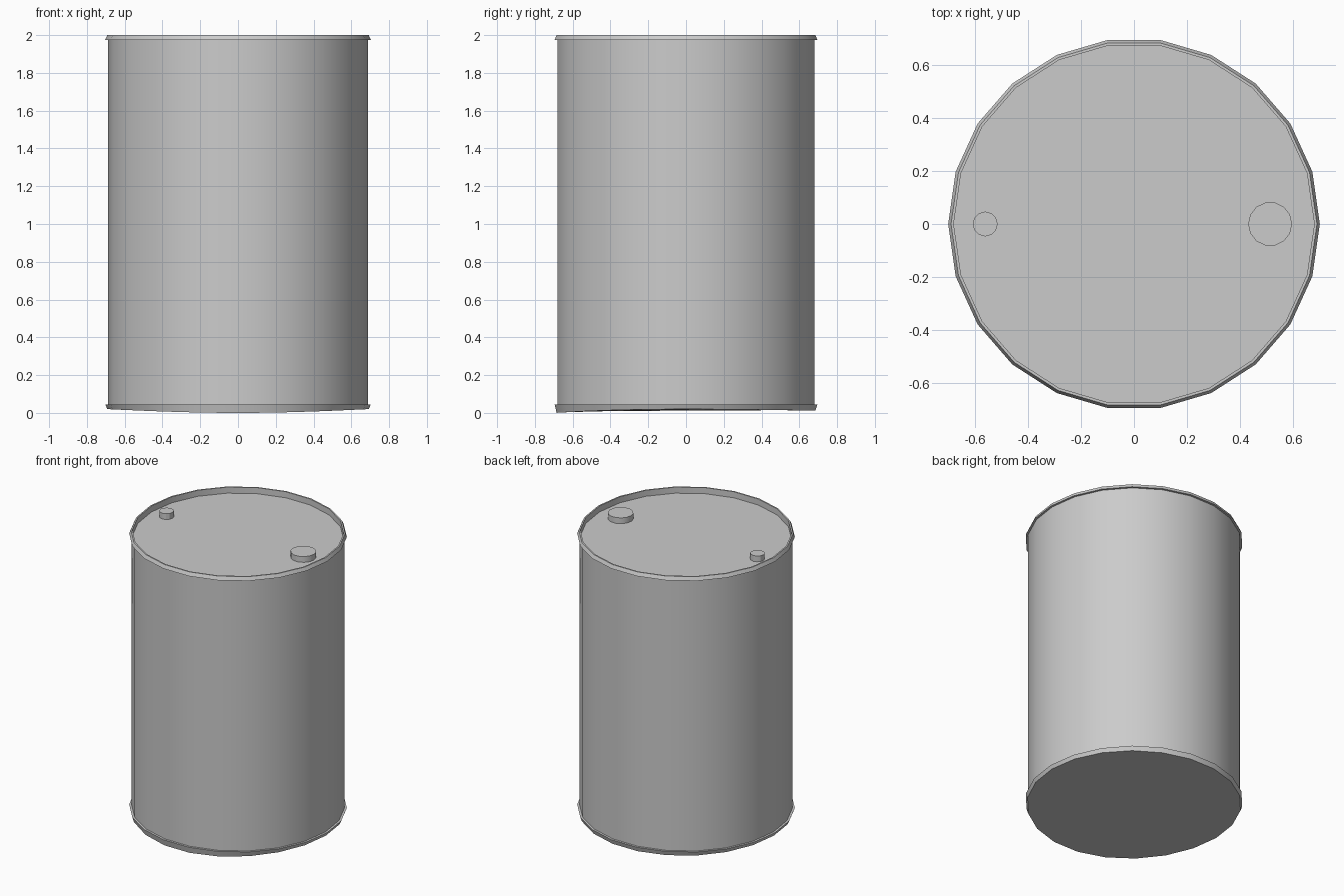
import bpy, bmesh
from math import sin, cos, pi

if "Cube" in bpy.data.objects:
    bpy.data.objects.remove(bpy.data.objects["Cube"])

SIDES = 22
LID_Z = 1.957


def finish(name, bm, angle=30):
    bmesh.ops.recalc_face_normals(bm, faces=bm.faces[:])
    mesh = bpy.data.meshes.new(name)
    bm.to_mesh(mesh)
    bm.free()
    obj = bpy.data.objects.new(name, mesh)
    bpy.context.collection.objects.link(obj)
    bpy.ops.object.select_all(action='DESELECT')
    obj.select_set(True)
    bpy.context.view_layer.objects.active = obj
    bpy.ops.object.shade_smooth_by_angle(angle=angle * pi / 180)
    return obj


def lathe(name, profile, sides, centre=(0, 0), warp=None):
    """Spin (radius, z) rings about a vertical axis and cap both ends."""
    bm = bmesh.new()
    rings = []
    for i, (r, z) in enumerate(profile):
        ring = []
        for k in range(sides):
            a = 2 * pi * k / sides
            dz = warp(a) if warp and i == len(profile) - 1 else 0
            ring.append(bm.verts.new((centre[0] + r * cos(a), centre[1] + r * sin(a), z + dz)))
        rings.append(ring)
    for lo, hi in zip(rings, rings[1:]):
        for k in range(sides):
            n = (k + 1) % sides
            bm.faces.new((lo[k], lo[n], hi[n], hi[k]))
    bm.faces.new(rings[0])
    bm.faces.new(rings[-1])
    return finish(name, bm)


# the bottom edge is slightly worn, lowest at the front
def worn_edge(a):
    s, c = sin(a), cos(a)
    return 0.02 * c * c + s * s * (0.006 + 0.006 * s)


# drum: recessed lid, top rim, straight wall, bottom rim
lathe("drum_body", [
    (0.682, LID_Z), (0.682, 2.0), (0.692, 2.0), (0.703, 1.975), (0.688, 1.975),
    (0.688, 0.045), (0.703, 0.045), (0.692, 0.0)], SIDES, warp=worn_edge)

# filler caps on the lid
for name, x, r, n in (("large_cap", 0.515, 0.083, 14), ("small_cap", -0.563, 0.047, 12)):
    lathe(name, [(r, LID_Z - 0.003), (r, 1.998)], n, centre=(x, 0))
